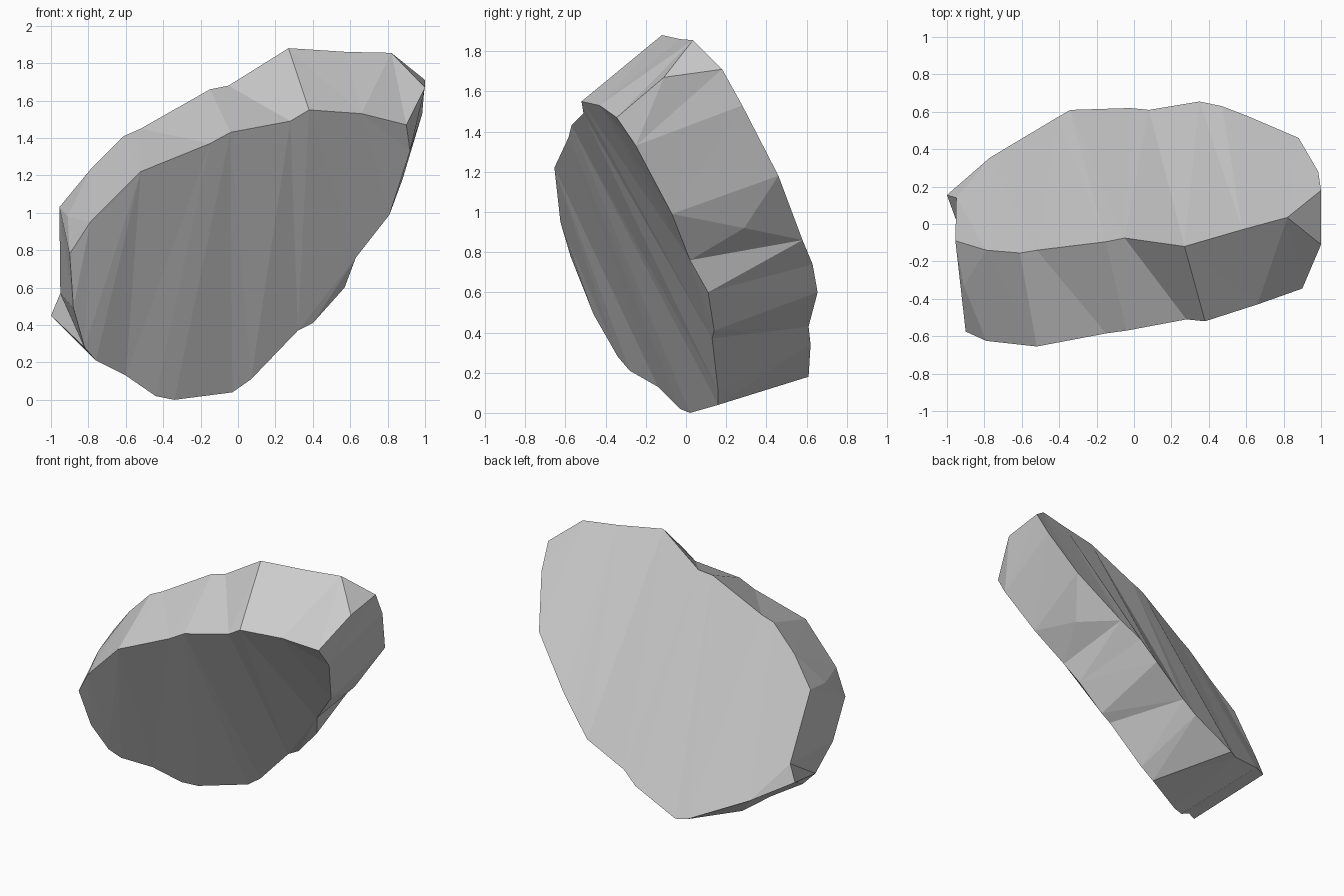
import bpy, bmesh
from mathutils import Vector

if "Cube" in bpy.data.objects:
    bpy.data.objects.remove(bpy.data.objects["Cube"])

# Front and back rims of the rock slab, both clockwise from the top as seen from the front
FRONT = [(.38, -.52, 1.55), (.66, -.43, 1.53), (.90, -.345, 1.47), (.92, -.25, 1.33),
         (.81, -.07, .99), (.63, .02, .76), (.57, .11, .60), (.40, .14, .41),
         (.32, .13, .37), (.07, .16, .11), (-.03, .16, .04), (-.34, .02, 0),
         (-.44, -.03, .02), (-.60, -.14, .13), (-.76, -.28, .21), (-.82, -.34, .28),
         (-.88, -.46, .49), (-.90, -.575, .78), (-.79, -.625, .95), (-.52, -.655, 1.22),
         (-.15, -.585, 1.37), (-.04, -.57, 1.43), (.28, -.51, 1.49)]
BACK = [(.27, -.12, 1.88), (.58, -.03, 1.86), (.82, .035, 1.855), (1, .18, 1.71),
        (.985, .28, 1.53), (.88, .46, 1.18), (.60, .58, .86), (.47, .63, .74),
        (.35, .655, .60), (.08, .61, .43), (-.02, .62, .34), (-.34, .61, .18),
        (-.41, .57, .18), (-.77, .355, .33), (-1, .155, .45), (-.95, .14, .57),
        (-.955, -.09, 1.03), (-.79, -.14, 1.23), (-.61, -.155, 1.41), (-.52, -.14, 1.45),
        (-.15, -.095, 1.66), (-.05, -.075, 1.68)]
# Raised corners on the broken sides
CHIPS = [(1, -.11, 1.67), (.75, .29, .92), (-.91, -.33, .98)]

bm = bmesh.new()
front = [bm.verts.new(p) for p in FRONT]
back = [bm.verts.new(p) for p in BACK]
caps = [bm.faces.new(front), bm.faces.new(back[::-1])]

# Broken sides: zip the rims together along the shorter diagonal
i = j = 0
nf, nb = len(front), len(back)
while i < nf or j < nb:
    f, b = front[i % nf], back[j % nb]
    f2, b2 = front[(i + 1) % nf], back[(j + 1) % nb]
    if j == nb or (i < nf and (f2.co - b.co).length < (b2.co - f.co).length):
        bm.faces.new((f, b, f2))
        i += 1
    else:
        bm.faces.new((f, b, b2))
        j += 1

# Chips: split the nearest side edge and pull its middle out
for p in map(Vector, CHIPS):
    ribs = [e for e in bm.edges if not any(c in e.link_faces for c in caps)]
    edge = min(ribs, key=lambda e: ((e.verts[0].co + e.verts[1].co) / 2 - p).length)
    _, mid = bmesh.utils.edge_split(edge, edge.verts[0], .5)
    mid.co = p
    near = {e.other_vert(mid) for e in mid.link_edges}
    for face in list(mid.link_faces):
        opposite = next(v for v in face.verts if v != mid and v not in near)
        bmesh.utils.face_split(face, mid, opposite)

bmesh.ops.triangulate(bm, faces=[c for c in caps if c.is_valid])
bmesh.ops.recalc_face_normals(bm, faces=bm.faces)

mesh = bpy.data.meshes.new("rock_slab")
bm.to_mesh(mesh)
bm.free()
bpy.context.collection.objects.link(bpy.data.objects.new("rock_slab", mesh))
